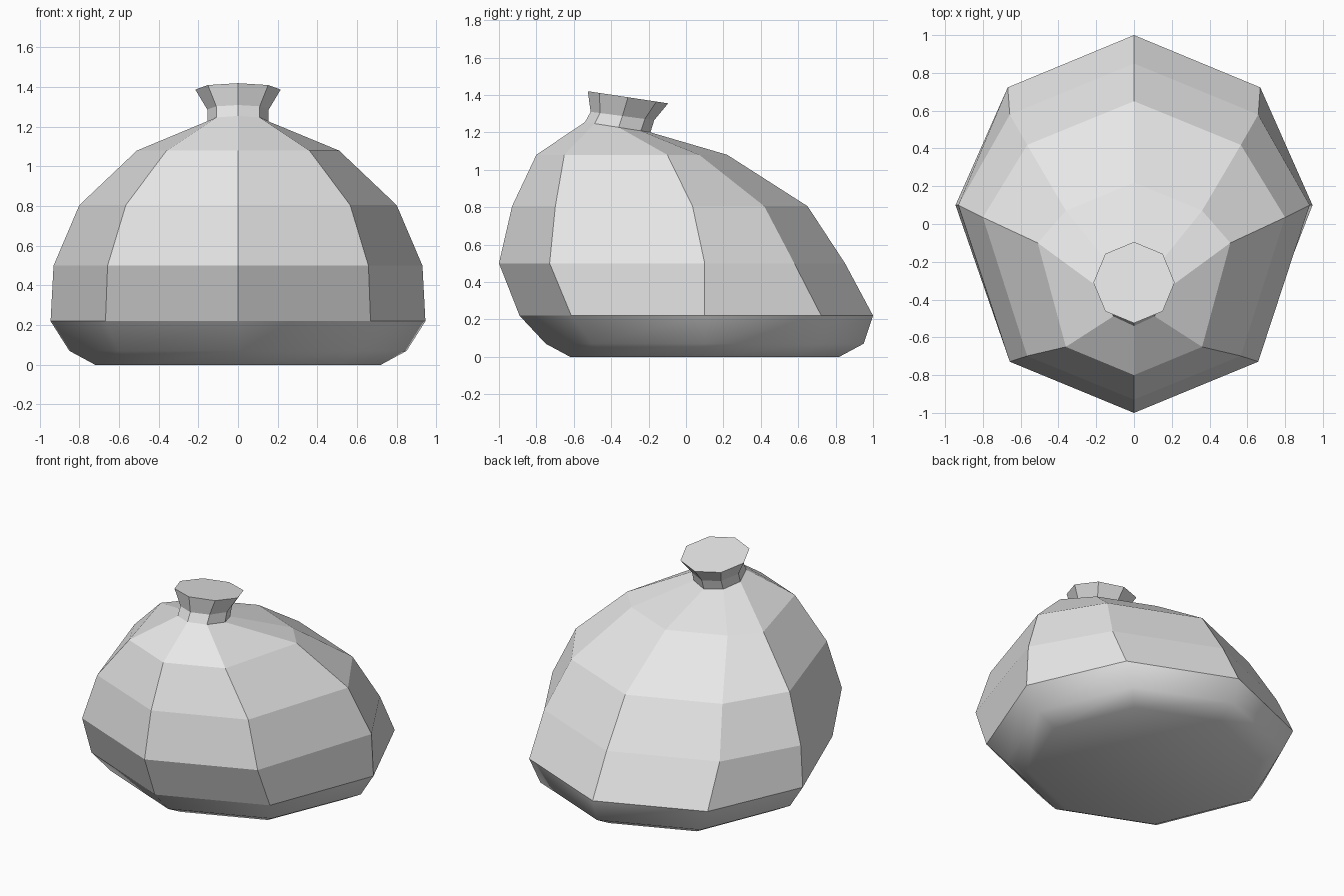
import bpy
import bmesh
from math import sin, cos, pi

SIDES = 8

cube = bpy.data.objects.get("Cube")
if cube:
    bpy.data.objects.remove(cube, do_unlink=True)

cloth = bpy.data.materials.new("light grey cloth")
cloth.use_nodes = True
grey = (0.8, 0.8, 0.8, 1.0)
cloth.diffuse_color = grey
cloth.node_tree.nodes["Principled BSDF"].inputs["Base Color"].default_value = grey


def add_ring(bm, front, back, side_y, half_width, z_front, z_back):
    """Add an oval ring, tilted from front to back, with its widest points at side_y."""
    middle, depth = (front + back) / 2, (back - front) / 2
    verts = []
    for i in range(SIDES):
        angle = 2 * pi * i / SIDES
        widest = i % (SIDES // 2) == 0
        y = side_y if widest else middle + depth * sin(angle)
        blend = (y - front) / (back - front)
        z = z_front + (z_back - z_front) * blend
        verts.append(bm.verts.new((half_width * cos(angle), y, z)))
    return verts


def loft(name, rings, cap_bottom=False, cap_top=False, smooth_below=0.0):
    """Bridge a stack of rings into one faceted object."""
    bm = bmesh.new()
    loops = [add_ring(bm, *ring) for ring in rings]
    for low, high in zip(loops, loops[1:]):
        for i in range(SIDES):
            j = (i + 1) % SIDES
            bm.faces.new((low[i], low[j], high[j], high[i]))
    if cap_bottom:
        bm.faces.new(loops[0][::-1])
    if cap_top:
        bm.faces.new(loops[-1])
    bm.normal_update()
    for face in bm.faces:
        face.smooth = face.calc_center_median().z < smooth_below
    mesh = bpy.data.meshes.new(name)
    bm.to_mesh(mesh)
    bm.free()
    mesh.materials.append(cloth)
    obj = bpy.data.objects.new(name, mesh)
    bpy.context.collection.objects.link(obj)
    return obj


# Rings: front, back, side_y, half_width, z_front, z_back
tie = (-0.54, -0.19, -0.36, 0.155, 1.255, 1.20)

# Slumped sack with a soft, rounded underside
loft("sack_body", [
    (-0.62, 0.82, 0.1, 0.72, 0, 0),
    (-0.75, 0.95, 0.1, 0.85, 0.07, 0.07),
    (-0.89, 1.0, 0.1, 0.945, 0.22, 0.22),
    (-1.0, 0.85, 0.1, 0.93, 0.5, 0.5),
    (-0.93, 0.65, 0.035, 0.8, 0.805, 0.805),
    (-0.8, 0.22, -0.1, 0.51, 1.08, 1.08),
    tie,
], cap_bottom=True, smooth_below=0.2)

# Tied neck flaring out to a closed, tilted mouth
loft("sack_neck", [
    tie,
    (-0.51, -0.17, -0.34, 0.155, 1.31, 1.265),
    (-0.525, -0.095, -0.31, 0.215, 1.42, 1.355),
], cap_top=True)
